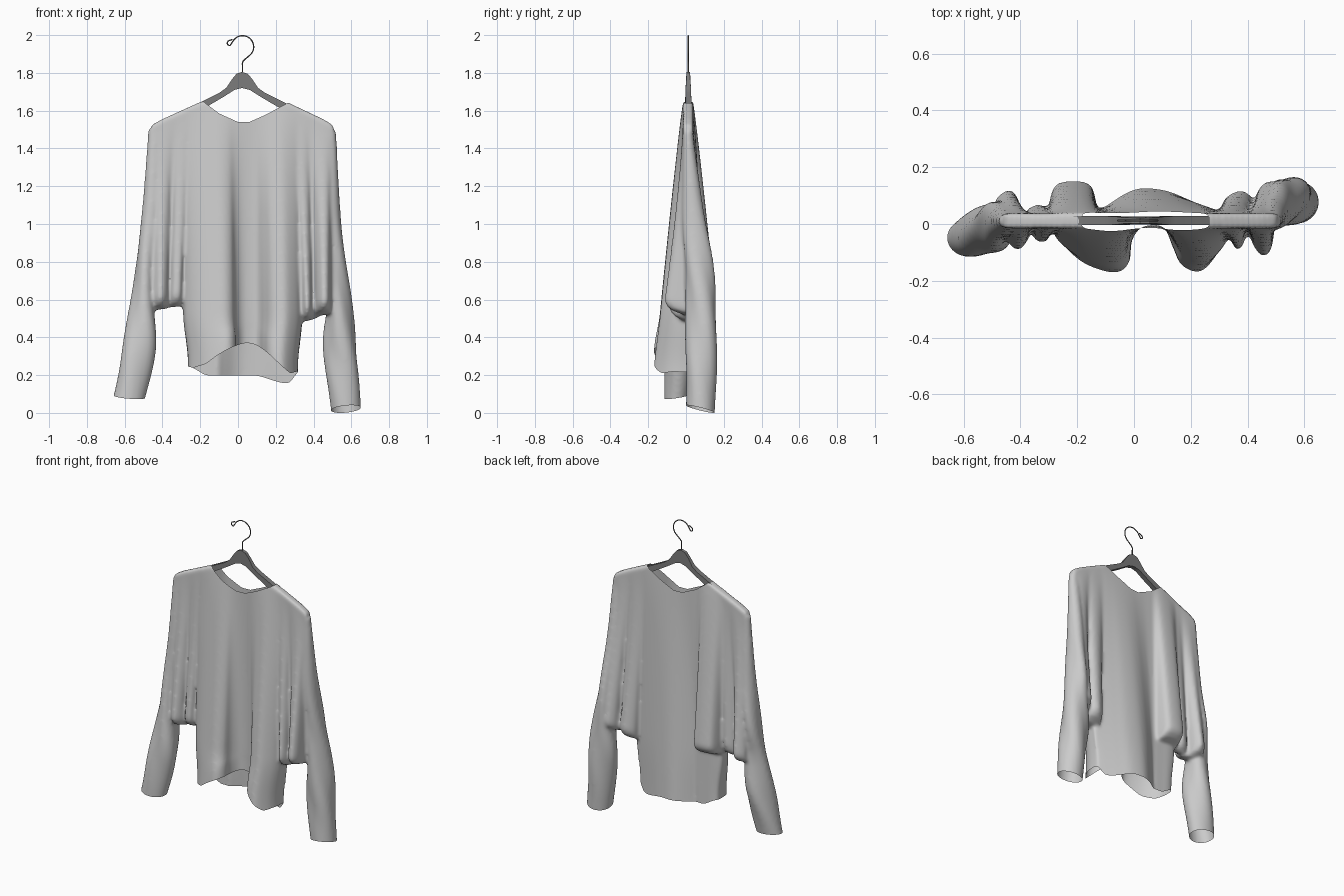
import bpy
import bmesh
import math
from mathutils import Vector

if "Cube" in bpy.data.objects:
    bpy.data.objects.remove(bpy.data.objects["Cube"], do_unlink=True)


def make_material(name, grey):
    mat = bpy.data.materials.new(name)
    mat.use_nodes = True
    colour = (grey, grey, grey, 1)
    mat.diffuse_color = colour
    mat.node_tree.nodes["Principled BSDF"].inputs["Base Color"].default_value = colour
    return mat


cloth_grey = make_material("cloth light grey", 0.6)
hanger_grey = make_material("hanger dark grey", 0.2)
hook_grey = make_material("hook charcoal", 0.12)


def add_object(name, data, mat):
    data.materials.clear()
    data.materials.append(mat)
    ob = bpy.data.objects.new(name, data)
    bpy.context.collection.objects.link(ob)
    return ob


def lerp(a, b, t):
    return a + (b - a) * t


def smooth(t):
    t = min(max(t, 0), 1)
    return t * t * (3 - 2 * t)


def spline(points, count):
    """Sample an open Catmull-Rom spline evenly by control point."""
    pts = [Vector(p) for p in points]
    last = len(pts) - 1
    out = []
    for k in range(count):
        u = k / (count - 1) * last
        i = min(int(u), last - 1)
        t = u - i
        a, b = pts[max(i - 1, 0)], pts[i]
        c, d = pts[i + 1], pts[min(i + 2, last)]
        out.append(0.5 * (2 * b + (c - a) * t + (2 * a - 5 * b + 4 * c - d) * t ** 2
                          + (3 * b - a - 3 * c + d) * t ** 3))
    return out


def polyline(points, x):
    for (xa, za), (xb, zb) in zip(points, points[1:]):
        if x <= xb:
            return lerp(za, zb, (max(x, xa) - xa) / (xb - xa))
    return points[-1][1]


SHOULDER = [(-.475, 1.46), (-.455, 1.525), (-.4, 1.555), (-.19, 1.65),
            (.26, 1.645), (.45, 1.555), (.5, 1.525), (.52, 1.47)]
NECK = [(-.2, 1.66), (-.1, 1.585), (0, 1.54), (.06, 1.54), (.15, 1.58), (.28, 1.65)]
FRONT_Y, BACK_Y, MID_Y = -.015, .037, .015


def hanging_fold(bm, front, back, top, bottom, power, pinch):
    """Closed volume that hangs flat from the shoulder and opens into folds."""
    cols, rows = 90, 50
    grids = []
    for profile, y_top in ((front, FRONT_Y), (back, BACK_Y)):
        grid = []
        for i, p in enumerate(spline(profile, cols)):
            u = i / (cols - 1)
            xt = lerp(*top, u)
            zt, zb = polyline(SHOULDER, xt), lerp(*bottom, u)
            column = []
            for j in range(rows):
                s = j / (rows - 1)
                y = lerp(y_top, p.y, s ** power)
                if pinch and s > .92:
                    y = lerp(MID_Y, y, max(.2, math.sqrt(1 - ((s - .92) / .08) ** 2)))
                column.append(bm.verts.new((lerp(xt, p.x, s ** .7), y, lerp(zt, zb, s))))
            grid.append(column)
        grids.append(grid)
    f, b = grids
    for i in range(cols - 1):
        for j in range(rows - 1):
            bm.faces.new((f[i][j], f[i][j + 1], f[i + 1][j + 1], f[i + 1][j]))
            bm.faces.new((b[i][j], b[i + 1][j], b[i + 1][j + 1], b[i][j + 1]))
        bm.faces.new((f[i][0], f[i + 1][0], b[i + 1][0], b[i][0]))
        bm.faces.new((f[i][-1], b[i][-1], b[i + 1][-1], f[i + 1][-1]))
    for i in (0, -1):
        for j in range(rows - 1):
            bm.faces.new((f[i][j], b[i][j], b[i][j + 1], f[i][j + 1]))


def sleeve(bm, sections, phase):
    """Tube through sections of (z, x low, x high, y low, y high)."""
    sides, rings = 36, []
    zxs = spline([s[:3] for s in sections], 50)
    ys = spline([s[3:] for s in sections], 50)
    for (z, xa, xb), (ya, yb) in zip(zxs, ys):
        ring = []
        for k in range(sides):
            t = math.tau * k / sides
            wrinkle = 1 + .08 * math.sin(3 * t + 9 * z + phase) * smooth((1.2 - z) * 2) * smooth(z * 3)
            ring.append(bm.verts.new(((xa + xb) / 2 + (xb - xa) / 2 * math.cos(t) * wrinkle,
                                      (ya + yb) / 2 + (yb - ya) / 2 * math.sin(t) * wrinkle, z)))
        rings.append(ring)
    for r, q in zip(rings, rings[1:]):
        for k in range(sides):
            n = (k + 1) % sides
            bm.faces.new((r[k], r[n], q[n], q[k]))
    bm.faces.new(rings[0])
    bm.faces.new(rings[-1])


# Garment volumes: torso, back lobe, two gathered underarm folds, two sleeves
bm = bmesh.new()
hanging_fold(bm,
             [(-.29, .03), (-.285, -.05), (-.24, -.11), (-.17, -.155), (-.07, -.178),
              (-.02, -.14), (-.01, -.06), (.03, -.01), (.11, -.01), (.145, -.08),
              (.18, -.15), (.25, -.175), (.31, -.12), (.34, -.05), (.34, .03)],
             [(-.29, .03), (-.28, .05), (-.24, .06), (-.19, .06), (-.15, .06), (-.12, .06),
              (-.09, .08), (-.03, .115), (.03, .13), (.12, .12), (.2, .09), (.27, .06), (.34, .03)],
             (-.3, .36), (.12, .12), .9, False)
hanging_fold(bm,
             [(-.3, .02), (-.2, 0), (-.12, .02)],
             [(-.3, .02), (-.295, .1), (-.27, .15), (-.2, .16), (-.15, .14), (-.13, .06), (-.12, .02)],
             (-.31, -.08), (.56, .53), .9, True)
hanging_fold(bm,
             [(-.48, .02), (-.45, -.06), (-.41, -.1), (-.375, -.06), (-.37, 0),
              (-.35, -.06), (-.31, -.065), (-.29, 0), (-.27, .01)],
             [(-.48, .02), (-.49, .09), (-.44, .13), (-.41, .09), (-.4, .03),
              (-.37, .06), (-.33, .07), (-.3, .03), (-.27, .02)],
             (-.46, -.2), (.54, .57), 1.35, True)
hanging_fold(bm,
             [(.31, .01), (.34, -.05), (.365, -.1), (.39, -.07), (.4, 0),
              (.42, -.08), (.455, -.125), (.485, -.09), (.5, .04)],
             [(.31, .02), (.32, .09), (.37, .125), (.41, .11), (.425, .06),
              (.44, .13), (.48, .165), (.5, .12), (.5, .04)],
             (.25, .505), (.47, .54), 1.35, True)
sleeve(bm, [(1.5, -.475, -.4, -.015, .035), (1.1, -.505, -.41, -.04, .06),
            (.8, -.54, -.43, -.06, .08), (.6, -.565, -.44, -.08, .06),
            (.35, -.61, -.435, -.11, .06), (.03, -.672, -.505, -.115, .005)], 0)
sleeve(bm, [(1.49, .45, .52, -.015, .035), (1.1, .45, .54, -.02, .09),
            (.8, .46, .57, -.01, .14), (.58, .47, .602, 0, .16),
            (.35, .455, .63, 0, .165), (-.04, .5, .655, 0, .15)], 2)
mesh = bpy.data.meshes.new("garment_volume")
bm.to_mesh(mesh)
bm.free()

# Fuse the volumes into one cloth surface
volume = add_object("garment_volume", mesh, cloth_grey)
remesh = volume.modifiers.new("fuse", "REMESH")
remesh.mode = "VOXEL"
remesh.voxel_size = .0095
relax = volume.modifiers.new("relax", "SMOOTH")
relax.factor, relax.iterations = .5, 7
graph = bpy.context.evaluated_depsgraph_get()
fused = bpy.data.meshes.new_from_object(volume.evaluated_get(graph))
bpy.data.objects.remove(volume, do_unlink=True)

bm = bmesh.new()
bm.from_mesh(fused)


def cut(co, no, inside, clear):
    faces = [f for f in bm.faces if inside(f.calc_center_median())]
    geom = set(faces)
    for f in faces:
        geom.update(f.verts)
        geom.update(f.edges)
    bmesh.ops.bisect_plane(bm, geom=list(geom), plane_co=co, plane_no=no, clear_inner=clear)


# Open the hem and the two cuffs
cut((0, 0, .2), (0, 0, 1), lambda c: abs(c.x - .03) < .38 and c.z < .3, True)
cut((-.58, -.05, .09), (.08, -.15, 1), lambda c: c.x < -.4 and c.z < .3, True)
cut((.575, .075, .027), (-.1, .25, 1), lambda c: c.x > .43 and c.z < .3, True)

# Open the neckline with a fan of chords
for (xa, za), (xb, zb) in zip(NECK, NECK[1:]):
    cut((xa, 0, za), (za - zb, 0, xb - xa), lambda c: c.z > 1.5 and -.22 < c.x < .3, False)
neck_faces = [f for f in bm.faces if NECK[0][0] < f.calc_center_median().x < NECK[-1][0]
              and f.calc_center_median().z > polyline(NECK, f.calc_center_median().x) + .0001]
bmesh.ops.delete(bm, geom=neck_faces, context="FACES")

# Arch the front hem, shape its corners and draw the sides in
for v in bm.verts:
    x, y, z = v.co
    if abs(x - .03) < .38 and z < .55:
        arch = .17 * max(0, 1 - (abs(x - .05) / .31) ** 1.6) * smooth((.06 - y) / .06)
        corners = .045 * smooth((-.17 - x) / .12) + .045 * smooth((x - .29) / .06)
        fall = smooth((.55 - z) / .35)
        v.co.z += (arch + corners - .04 * smooth((x - .08) / .2)) * fall
        if -.31 < x < .36:
            v.co.x -= (x - .03) * .08 * fall

# Bring the lowest cuff to the floor
low = min(v.co.z for v in bm.verts)
for v in bm.verts:
    v.co.z -= low * smooth((.3 - v.co.z) / .3)
bm.to_mesh(fused)
bm.free()
fused.polygons.foreach_set("use_smooth", [True] * len(fused.polygons))
add_object("long_sleeved_top", fused, cloth_grey)

# Hanger: mirrored profile, thinner towards the crown
half = [(0, 1.805), (.03, 1.795), (.055, 1.765), (.085, 1.72), (.12, 1.695), (.24, 1.635),
        (.42, 1.54), (.445, 1.515), (.43, 1.495), (.24, 1.59), (.1, 1.672), (.04, 1.71), (0, 1.72)]
outline = half + [(-x, z) for x, z in half[-2:0:-1]]
bm = bmesh.new()
face = bm.faces.new([bm.verts.new((x + .022, 0, z)) for x, z in outline])
extruded = bmesh.ops.extrude_face_region(bm, geom=[face])
back_verts = {v for v in extruded["geom"] if isinstance(v, bmesh.types.BMVert)}
for v in bm.verts:
    thickness = lerp(.032, .02, smooth((v.co.z - 1.68) / .1))
    v.co.y = .012 + thickness / 2 * (1 if v in back_verts else -1)
bmesh.ops.recalc_face_normals(bm, faces=bm.faces)
mesh = bpy.data.meshes.new("hanger")
bm.to_mesh(mesh)
bm.free()
hanger = add_object("hanger", mesh, hanger_grey)
bpy.context.view_layer.objects.active = hanger
hanger.select_set(True)
bpy.ops.object.shade_smooth_by_angle()

# Wire hook: stem, round bend and curled tip
wire = [(.024, 1.79), (.024, 1.83), (.026, 1.86)]
for k in range(9):
    a = math.radians(lerp(-55, 140, k / 8))
    wire.append((.024 + .059 * math.cos(a), 1.938 + .059 * math.sin(a)))
wire += [(-.035, 1.955), (-.044, 1.945), (-.056, 1.953), (-.052, 1.968), (-.03, 1.977)]
curve = bpy.data.curves.new("hook", "CURVE")
curve.dimensions = "3D"
curve.bevel_depth, curve.bevel_resolution = .0033, 2
curve.use_fill_caps = True
path = spline(wire, 80)
line = curve.splines.new("POLY")
line.points.add(len(path) - 1)
for point, p in zip(line.points, path):
    point.co = (p.x, .012, p.y, 1)
add_object("hook", curve, hook_grey)
